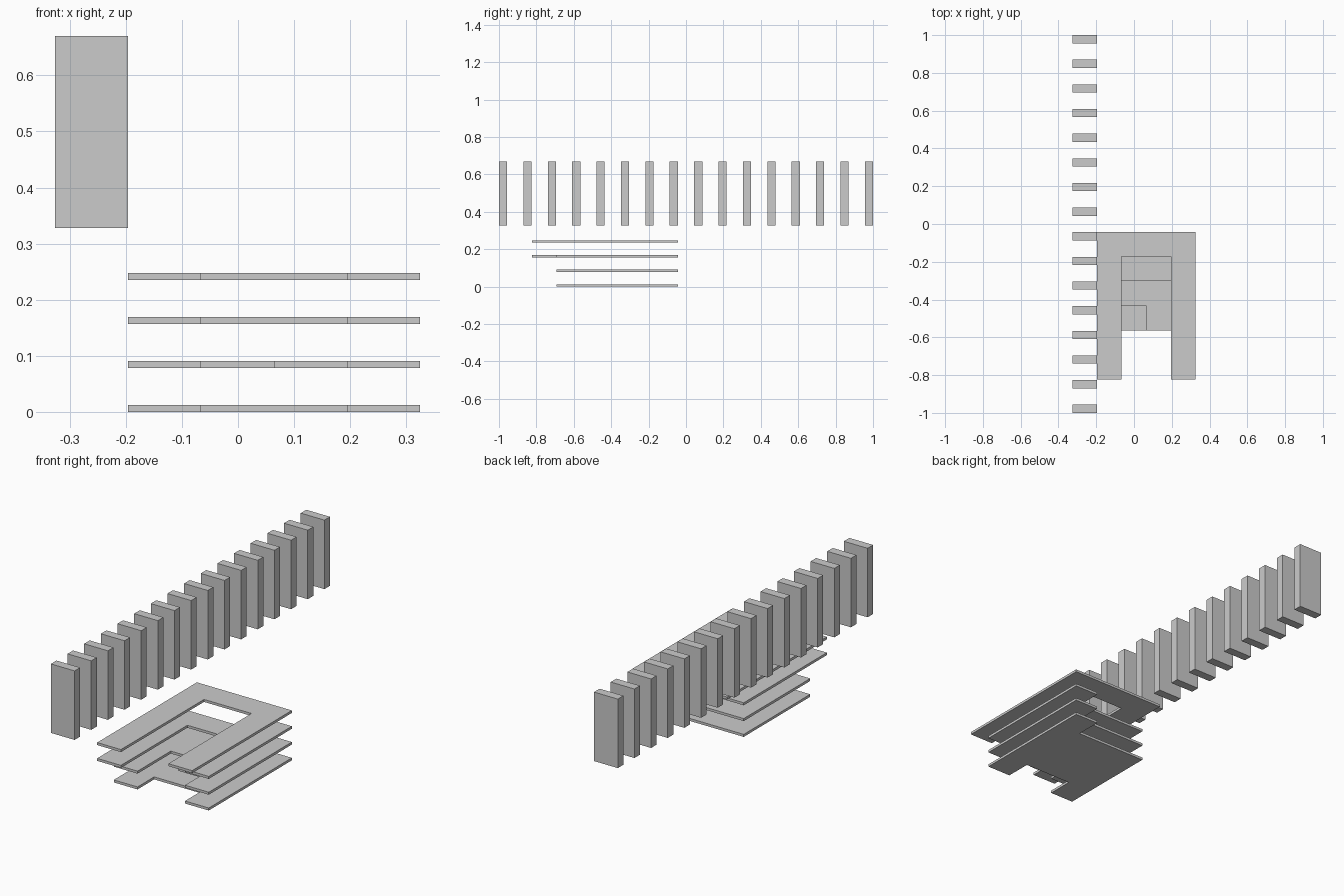
import bpy, bmesh

if "Cube" in bpy.data.objects:
    bpy.data.objects.remove(bpy.data.objects["Cube"])

CELL = 0.1302            # planning module of the plates
X0, Y0 = -0.196, -0.042  # back left corner of the plate grid
THICK = 0.0125
STEP = 0.0783            # height between plates


def prism(name, pts, z0, z1):
    """Extrude a flat outline from z0 up to z1."""
    bm = bmesh.new()
    face = bm.faces.new([bm.verts.new((x, y, z0)) for x, y in pts])
    top = bmesh.ops.extrude_face_region(bm, geom=[face])["geom"]
    verts = [g for g in top if isinstance(g, bmesh.types.BMVert)]
    bmesh.ops.translate(bm, verts=verts, vec=(0, 0, z1 - z0))
    bmesh.ops.recalc_face_normals(bm, faces=bm.faces)
    mesh = bpy.data.meshes.new(name)
    bm.to_mesh(mesh)
    bm.free()
    obj = bpy.data.objects.new(name, mesh)
    bpy.context.collection.objects.link(obj)
    return obj


def outline(backs, fronts):
    """Outline of four columns, each running from a back row to a front row."""
    def edge(rows):
        pts = []
        for c, k in enumerate(rows):
            if c and rows[c - 1] == k:
                pts.pop()                      # merge equal neighbours
            pts += [(c, k), (c + 1, k)] if not (c and rows[c - 1] == k) else [(c + 1, k)]
        return pts
    cells = edge(backs) + edge(fronts)[::-1]
    return [(X0 + c * CELL, Y0 - k * CELL) for c, k in cells]


# Stacked floor plates, bottom to top: back rows and front rows per column
plates = [
    ("ground_plate", (1, 1, 1, 0), (5, 4, 4, 5)),
    ("second_plate", (1, 1, 1, 0), (5, 3, 4, 5)),
    ("third_plate", (1, 1, 1, 0), (6, 2, 2, 5)),
    ("top_plate", (0, 0, 0, 0), (6, 1, 1, 6)),
]
for i, (name, backs, fronts) in enumerate(plates):
    prism(name, outline(backs, fronts), i * STEP, i * STEP + THICK)

# Row of upright slats along the left side
SLATS, SLAT_T = 16, 0.0434
pitch = (2 - SLAT_T) / (SLATS - 1)
for i in range(SLATS):
    y = -1 + i * pitch
    prism(f"slat_{i + 1}", [(-0.326, y), (-0.196, y), (-0.196, y + SLAT_T), (-0.326, y + SLAT_T)],
          0.328, 0.67)
